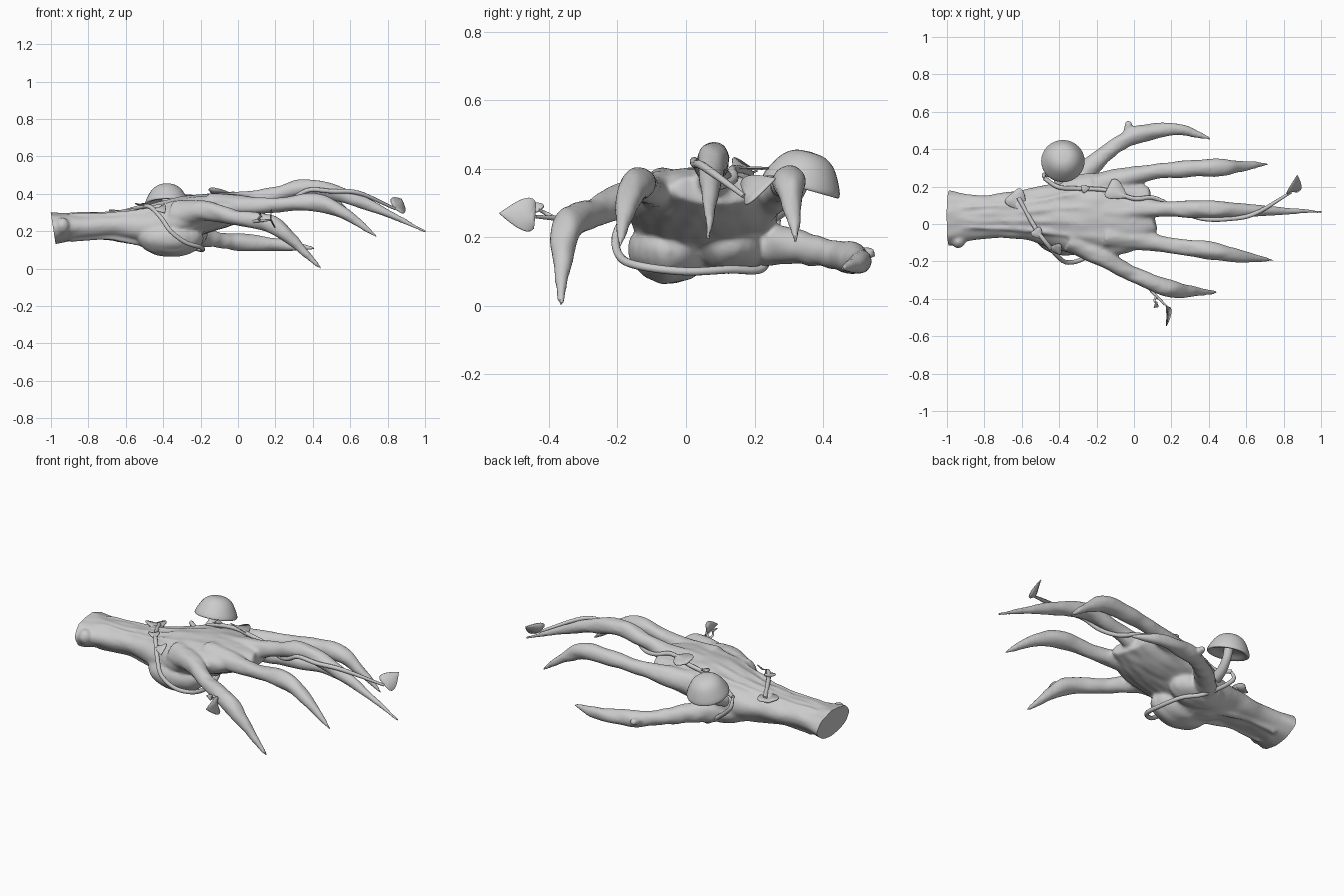
import bpy, bmesh, math
from mathutils import Vector, Matrix, noise
from mathutils.bvhtree import BVHTree

if "Cube" in bpy.data.objects:
    bpy.data.objects.remove(bpy.data.objects["Cube"])

mat = bpy.data.materials.new("plain_grey")
mat.diffuse_color = (0.6, 0.6, 0.6, 1)
mat.use_nodes = True
mat.node_tree.nodes["Principled BSDF"].inputs["Base Color"].default_value = mat.diffuse_color


def finish(name, bm):
    bmesh.ops.recalc_face_normals(bm, faces=bm.faces[:])
    me = bpy.data.meshes.new(name)
    bm.to_mesh(me)
    bm.free()
    ob = bpy.data.objects.new(name, me)
    bpy.context.collection.objects.link(ob)
    me.materials.append(mat)
    bpy.ops.object.select_all(action='DESELECT')
    ob.select_set(True)
    bpy.context.view_layer.objects.active = ob
    bpy.ops.object.shade_smooth_by_angle(angle=math.radians(50))
    return ob


def spline(pts, steps):
    """Catmull-Rom through rows of numbers."""
    rows = [Vector(p) for p in pts]
    rows = [rows[0] * 2 - rows[1]] + rows + [rows[-1] * 2 - rows[-2]]
    out = []
    for a, b, c, d in zip(rows, rows[1:], rows[2:], rows[3:]):
        for t in (i / steps for i in range(steps)):
            out.append((b * 2 + (c - a) * t + (a * 2 - b * 5 + c * 4 - d) * t * t
                        + (b * 3 - a - c * 3 + d) * t ** 3) * 0.5)
    return out + [rows[-2]]


def skin_rings(bm, rings):
    n = len(rings[0])
    for a, b in zip(rings, rings[1:]):
        for k in range(n):
            bm.faces.new((a[k], a[(k + 1) % n], b[(k + 1) % n], b[k]))
    bm.faces.new(rings[0][::-1])
    bm.faces.new(rings[-1])


def tube(bm, pts, wide, high=None, n=16, steps=6):
    """Closed tube along pts with a half width and half height at each point."""
    high = high or wide
    rows = spline([(*p, w, h) for p, w, h in zip(pts, wide, high)], steps)
    pos = [Vector(r[:3]) for r in rows]
    side, rings = None, []
    for i, (p, r) in enumerate(zip(pos, rows)):
        t = (pos[min(i + 1, len(pos) - 1)] - pos[max(i - 1, 0)]).normalized()
        side = side or t.cross(Vector((0, 0, 1)))
        side = (side - t * side.dot(t)).normalized()
        up = side.cross(t)
        rings.append([bm.verts.new(p + side * (math.cos(k * math.tau / n) * r[3])
                                   + up * (math.sin(k * math.tau / n) * r[4])) for k in range(n)])
    skin_rings(bm, rings)


def blob(bm, loc, size):
    bmesh.ops.create_uvsphere(bm, u_segments=24, v_segments=16, radius=1,
                              matrix=Matrix.Translation(loc) @ Matrix.Diagonal((*size, 1)))


# Hand: forearm, palm and digits fused into one skin
bm = bmesh.new()
tube(bm, [(-1.06, .03, .21), (-.85, .035, .225), (-.6, .05, .23), (-.4, .045, .225), (-.25, .05, .28),
          (-.05, .055, .315), (.1, .08, .34)],
     (.17, .12, .132, .182, .22, .21, .12), (.092, .073, .083, .135, .112, .088, .045), 32)
blob(bm, (-.36, -.05, .16), (.175, .118, .097))     # heel of the palm
blob(bm, (-.33, .13, .18), (.17, .11, .085))        # thumb mound
blob(bm, (-.94, -.095, .23), (.035, .035, .045))    # bump at the cut end


def digit(*path):
    """Thick root, bony knuckle, pointed tip."""
    tube(bm, path, (.075, .055, .041, .048, .034, .007))


digit((-.15, .07, .33), (.05, .08, .36), (.2, .08, .397), (.38, .08, .432), (.64, .073, .365),
      (1.01, .065, .195))                           # middle
digit((-.15, -.06, .33), (.03, -.085, .335), (.2, -.115, .34), (.41, -.142, .355), (.56, -.17, .3),
      (.75, -.195, .165))                           # index
digit((-.2, .2, .3), (-.03, .25, .325), (.13, .283, .345), (.43, .302, .36), (.56, .308, .305),
      (.715, .32, .185))                            # ring
digit((-.33, -.08, .29), (-.17, -.175, .31), (-.02, -.262, .275), (.18, -.342, .238),
      (.29, -.36, .15), (.445, -.365, 0))           # little
digit((-.38, .14, .18), (-.24, .3, .175), (-.08, .43, .15), (.02, .477, .14), (.22, .507, .128),
      (.415, .455, .108))                           # thumb
tube(bm, [(-.05, .45, .145), (-.025, .55, .155)], (.025, .015))   # thumb spur
# Tendons along the back of the hand and arm, fanning out to the knuckles
for k in range(4):
    f = k - 1.5
    tube(bm, [(-.92, .035 + .035 * f, .285), (-.6, .04 + .045 * f, .304 - .004 * f * f),
              (-.3, .05 + .075 * f, .368 - .008 * f * f), (0, .065 + .105 * f, .385 - .02 * f * f)],
         (.012, .014, .02, .022), n=10)
# Ridges under the wrist
for y in (-.02, .1):
    tube(bm, [(-.9, y, .157), (-.7, y, .165), (-.5, y, .135)], (.014, .015, .02), n=10)
hand = finish("hand", bm)
rem = hand.modifiers.new("fuse", 'REMESH')
rem.mode = 'VOXEL'
rem.voxel_size = .0085
smo = hand.modifiers.new("soften", 'SMOOTH')
smo.factor = .5
smo.iterations = 9
for m in ("fuse", "soften"):
    bpy.ops.object.modifier_apply(modifier=m)
# Lengthwise folds in the skin, then a slanted flat cut at the arm end
bm = bmesh.new()
bm.from_mesh(hand.data)
bm.normal_update()
moves = [v.normal * (.006 * noise.noise(Vector((v.co.x * 9, v.co.y * 22, v.co.z * 14)))) for v in bm.verts]
for v, move in zip(bm.verts, moves):
    v.co += move
bmesh.ops.bisect_plane(bm, geom=bm.verts[:] + bm.edges[:] + bm.faces[:], plane_co=(-1, 0, .29),
                       plane_no=(-1, 0, -.156), clear_outer=True)
bmesh.ops.holes_fill(bm, edges=[e for e in bm.edges if e.is_boundary], sides=0)
bm.to_mesh(hand.data)
surface = BVHTree.FromBMesh(bm)
bm.free()
bpy.ops.object.shade_smooth_by_angle(angle=math.radians(50))


def on_skin(p, lift, reach=9):
    """Move a point onto the skin when it lies within reach."""
    loc, nor, _, dist = surface.find_nearest(Vector(p))
    return loc + nor * lift if dist < reach else Vector(p)


def vine(name, pts, r, reach):
    bm = bmesh.new()
    tube(bm, [on_skin(p, r * .8, reach) for p in pts], [r] * (len(pts) - 1) + [r * .6], n=10)
    finish(name, bm)


# Vine round the wrist and under the palm, then one running out past the middle finger
vine("wrist_vine", [(-.62, .15, .32), (-.53, -.02, .34), (-.47, -.1, .33), (-.41, -.17, .27),
                    (-.36, -.205, .2), (-.28, -.19, .14), (-.2, -.13, .115), (-.19, 0, .1),
                    (-.22, .13, .095), (-.29, .22, .105), (-.4, .255, .17), (-.475, .265, .25),
                    (-.48, .245, .31)], .012, .035)
vine("finger_vine", [(-.48, .245, .31), (-.42, .22, .345), (-.3, .2, .38), (-.15, .185, .4),
                     (0, .145, .41), (.1, .14, .37), (.2, .1, .345), (.29, .05, .37),
                     (.38, .025, .42), (.5, .015, .41), (.64, .06, .395), (.84, .17, .32)], .012, .06)
vine("twig", [(.06, -.32, .25), (.11, -.375, .255), (.175, -.44, .26)], .008, 0)
vine("twig_offshoot", [(.12, -.385, .257), (.11, -.41, .27), (.125, -.43, .28)], .006, 0)


# Heart-shaped leaves, folded along the midrib
def leaf(name, base, aim, normal, size):
    a = Vector(aim).normalized()
    n = Vector(normal)
    n = (n - a * n.dot(a)).normalized()
    s = a.cross(n)
    bm = bmesh.new()
    rows = []
    for t in (i / 10 for i in range(11)):
        half = .47 * abs(math.sin(math.pi * t ** .55))
        mid = Vector(base) + (a * t - n * (.1 * t * t)) * size
        rim = mid + (n * (half * .3) - a * (.25 * half * (1 - t))) * size
        rows.append([bm.verts.new(p) for p in (rim + s * half * size, mid, rim - s * half * size)])
    for p, q in zip(rows, rows[1:]):
        for k in (0, 1):
            bm.faces.new((p[k], p[k + 1], q[k + 1], q[k]))
    bmesh.ops.remove_doubles(bm, verts=bm.verts[:], dist=1e-5)
    ob = finish(name, bm)
    ob.modifiers.new("thickness", 'SOLIDIFY').thickness = .005


up = (0, 0, 1)
leaf("wrist_leaf", on_skin((-.66, .18, .32), .022), (.5, -.6, .1), (-.2, .3, 1), .12)
leaf("small_leaf_a", on_skin((-.53, -.03, .34), .025), (.5, -.6, 0), up, .065)
leaf("small_leaf_b", on_skin((-.43, -.12, .34), .025), (.4, -.75, -.3), (-.2, -.5, 1), .07)
leaf("tiny_leaf", on_skin((-.28, .19, .4), .025), (.9, .2, .1), up, .045)
leaf("back_leaf", on_skin((-.14, .2, .41), .025), (.75, -.35, .1), (0, .3, 1), .12)
leaf("end_leaf", (.84, .17, .32), (.25, .5, .35), (1, -.5, .9), .11)
leaf("twig_leaf", (.175, -.44, .262), (.1, -1, .1), (1, .1, .2), .105)
leaf("twig_small_leaf", (.125, -.425, .28), (-.3, -.5, .5), (1, 0, .5), .035)

# Mushroom: leaning cap turned from a profile, on a curved stem
bm = bmesh.new()
tilt = (Matrix.Translation((-.38, .335, .345))
        @ Vector((0, .27, .96)).to_track_quat('Z', 'Y').to_matrix().to_4x4())
profile = spline([(.001, .108), (.045, .102), (.08, .077), (.108, .03), (.116, .002), (.1, 0),
                  (.06, .02), (.001, .03)], 4)
turns = [k * math.tau / 32 for k in range(32)]
skin_rings(bm, [[bm.verts.new(tilt @ Vector((p.x * math.cos(t), p.x * math.sin(t), p.y))) for t in turns]
                for p in profile])
finish("mushroom_cap", bm)
bm = bmesh.new()
tube(bm, [(-.4, .19, .25), (-.395, .26, .275), (-.385, .315, .32), (-.38, .343, .38)],
     (.034, .028, .024, .026))
finish("mushroom_stem", bm)
